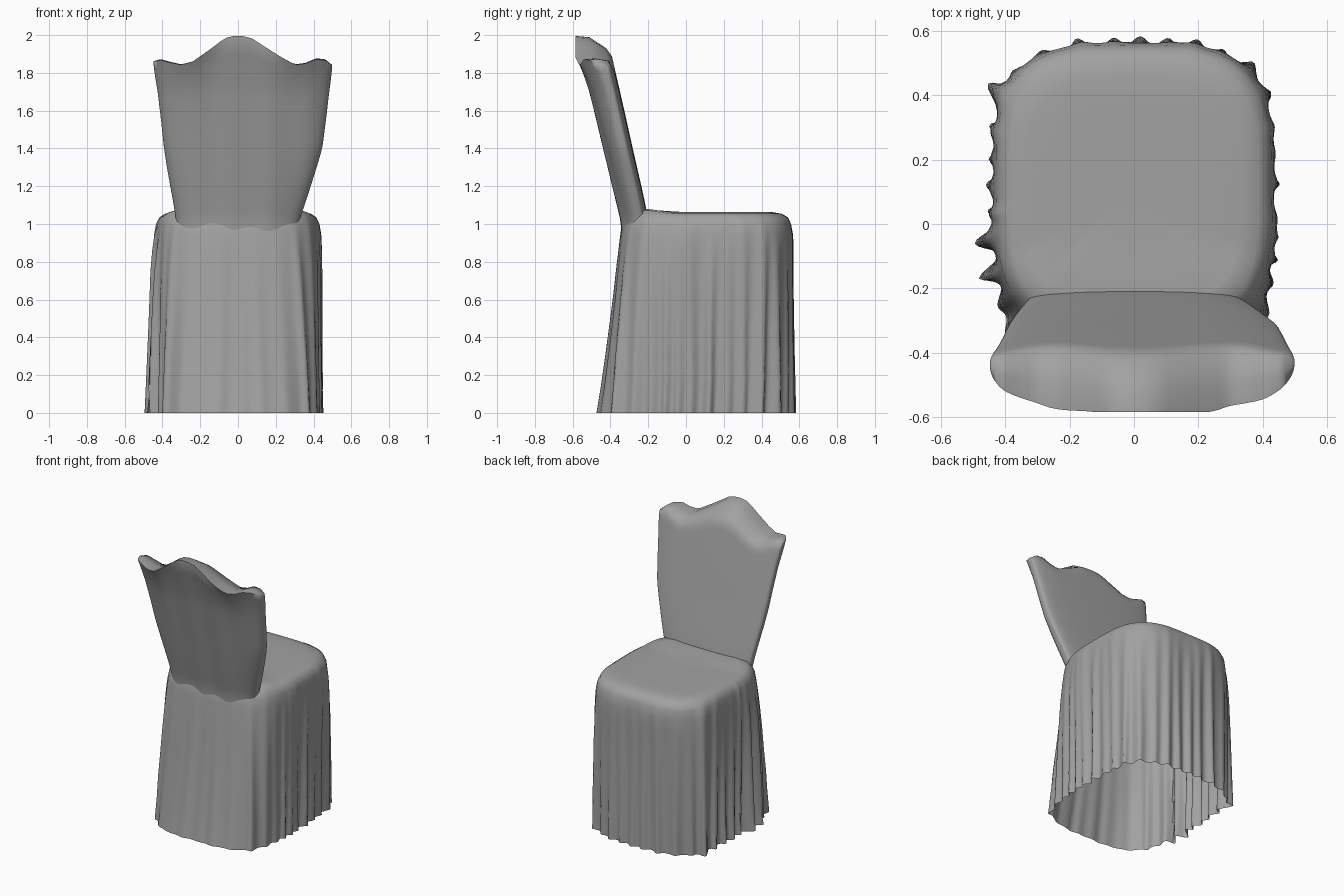
import bpy, math, random

if "Cube" in bpy.data.objects:
    bpy.data.objects.remove(bpy.data.objects["Cube"])

random.seed(7)

grey = bpy.data.materials.new("dark_grey_cloth")
grey.diffuse_color = (0.36, 0.36, 0.36, 1)
grey.use_nodes = True
grey.node_tree.nodes["Principled BSDF"].inputs["Base Color"].default_value = grey.diffuse_color


def lerp_table(table, v):
    """Linear lookup in rows of (key, value, value, ...)."""
    if v <= table[0][0]:
        return table[0][1:]
    for a, b in zip(table, table[1:]):
        if v <= b[0]:
            f = (v - a[0]) / (b[0] - a[0])
            return tuple(p + (q - p) * f for p, q in zip(a[1:], b[1:]))
    return table[-1][1:]


def make_object(name, verts, faces, angle):
    mesh = bpy.data.meshes.new(name)
    mesh.from_pydata(verts, [], faces)
    mesh.materials.append(grey)
    mesh.update()
    ob = bpy.data.objects.new(name, mesh)
    bpy.context.collection.objects.link(ob)
    bpy.ops.object.select_all(action='DESELECT')
    ob.select_set(True)
    bpy.context.view_layer.objects.active = ob
    bpy.ops.object.shade_smooth_by_angle(angle=math.radians(angle))
    return ob


def bridge(faces, rings, n):
    for i in range(rings - 1):
        for j in range(n):
            k = (j + 1) % n
            faces.append((i * n + j, i * n + k, (i + 1) * n + k, (i + 1) * n + j))


# Cloth folds around the skirt: (angle in degrees, width, height)
folds = []
t = -50.0
while t < 230:
    big = 188 < t < 214 or 136 < t < 147
    height = random.uniform(0.07, 0.088) if big else random.uniform(0.024, 0.05)
    if 55 < t < 125:
        height *= 0.75
    folds.append((t, random.uniform(2.2, 3.8), height))
    t += random.uniform(8, 12.5)
while t < 305:
    folds.append((t, random.uniform(3, 5), random.uniform(0.006, 0.014)))
    t += random.uniform(9, 14)


def fold(deg, z):
    d = 0
    for i, (c, w, h) in enumerate(folds):
        c += 1.5 * math.sin(i * 2.3) * z
        x = (deg - c + 180) % 360 - 180
        w *= 1 + 0.3 * z
        # Some folds die out lower down than others
        fade = max(0, 1 - z / (0.98 + 0.07 * math.sin(i * 1.7))) ** 0.6
        d += h * fade * math.exp(-(x / w) ** 2)
    return d


# Draped skirt and seat top: (z, half width, y front, y rear, squareness)
profile = [
    (0.00, 0.415, -0.462, 0.550, 4.0), (0.15, 0.416, -0.438, 0.550, 4.0),
    (0.30, 0.418, -0.418, 0.550, 4.0), (0.45, 0.421, -0.399, 0.551, 3.9),
    (0.60, 0.426, -0.381, 0.553, 3.8), (0.75, 0.432, -0.366, 0.556, 3.6),
    (0.86, 0.434, -0.354, 0.560, 3.5), (0.94, 0.434, -0.346, 0.562, 3.4),
    (1.00, 0.428, -0.338, 0.555, 3.4), (1.035, 0.414, -0.325, 0.540, 3.4),
    (1.055, 0.385, -0.300, 0.505, 3.4), (1.063, 0.335, -0.250, 0.455, 3.2),
    (1.063, 0.240, -0.150, 0.360, 3.0), (1.063, 0.110, -0.020, 0.230, 2.5)]
N = 300
verts, faces = [], []
for z, ax, y0, y1, n in profile:
    yc, ay = (y0 + y1) / 2, (y1 - y0) / 2
    for j in range(N):
        a = 2 * math.pi * j / N
        c, s = math.cos(a), math.sin(a)
        r = (abs(c / ax) ** n + abs(s / ay) ** n) ** (-1 / n)
        # Fold angle is taken from a fixed centre so the folds hang straight
        r += fold(math.degrees(math.atan2(yc + r * s - 0.06, r * c)), z)
        x, y = r * c, yc + r * s
        lift = 0.016 * max(0, -0.08 - y) / 0.12 if z > 1.05 else 0
        verts.append((x, y, z + min(lift, 0.016)))
bridge(faces, len(profile), N)
verts.append((0, 0.105, 1.063))
last = (len(profile) - 1) * N
faces += [(last + j, last + (j + 1) % N, len(verts) - 1) for j in range(N)]
make_object("seat_and_skirt", verts, faces, 60)

# Leaning backrest: (z, left edge x, right edge x, y outer face, y inner face)
back = [
    (0.94, -0.325, 0.320, -0.340, -0.185), (1.02, -0.328, 0.325, -0.347, -0.200),
    (1.10, -0.340, 0.352, -0.366, -0.214), (1.20, -0.358, 0.385, -0.390, -0.236),
    (1.30, -0.376, 0.418, -0.413, -0.259), (1.40, -0.392, 0.447, -0.436, -0.282),
    (1.55, -0.408, 0.466, -0.471, -0.315), (1.70, -0.426, 0.482, -0.506, -0.349),
    (1.80, -0.442, 0.494, -0.535, -0.372), (1.90, -0.452, 0.502, -0.562, -0.395),
    (2.00, -0.454, 0.504, -0.584, -0.430)]
# Wavy top edge: (x, z)
crest = [(-0.45, 1.855), (-0.41, 1.868), (-0.36, 1.855), (-0.30, 1.843), (-0.24, 1.86),
         (-0.19, 1.895), (-0.14, 1.93), (-0.07, 1.985), (0, 2.0), (0.07, 1.985),
         (0.14, 1.94), (0.21, 1.895), (0.30, 1.843), (0.36, 1.85), (0.41, 1.872),
         (0.46, 1.868), (0.50, 1.835)]
M, R = 96, 24
verts, faces = [], []
for i in range(R):
    s = i / (R - 1)
    xl, xr, _, _ = lerp_table(back, 0.94 + s * 0.92)
    for j in range(M):
        a = 2 * math.pi * j / M
        c, sn = math.cos(a), math.sin(a)
        u = math.copysign(abs(c) ** 0.85, c)
        x = (xl + xr) / 2 + u * (xr - xl) / 2
        top = lerp_table(crest, x)[0]
        top -= max(0, sn) * (0.012 + 0.055 * max(0, 1 - abs(x) / 0.4))
        z = 0.94 + s * (top - 0.94)
        _, _, yf, yb = lerp_table(back, z)
        # Upper side parts lean out as far as the middle
        yf -= 0.022 * s ** 6 * min(1, (x / 0.25) ** 2)
        side = yb - 0.05
        if sn < 0:
            # Shallow vertical pleats and the flared lip of the outer face
            w = 0.007 * math.sin(21 * x + 1) * math.sin(9 * x) * -sn
            y = side + (yf - side) * abs(sn) ** 0.85 + w - 0.018 * s ** 14 * -sn
        else:
            y = side + (yb - side) * sn ** 0.5
            y -= 0.018 * (s > 0.99) * sn
        verts.append((x, max(y, -0.584), z))
bridge(faces, R, M)
# Rounded top strip joins the outer and inner rims through a mid line
o = (R - 1) * M
mid = {}
for j in range(M // 2 + 1):
    p, q = verts[o + j], verts[o + (M - j) % M]
    if j in (0, M // 2):
        mid[j] = o + j
    else:
        mid[j] = len(verts)
        verts.append((p[0], 0.45 * p[1] + 0.55 * q[1],
                      min(2.0, 0.2 * p[2] + 0.8 * q[2] + 0.006)))
for j in range(M // 2):
    for quad in ((o + j, mid[j], mid[j + 1], o + j + 1),
                 (mid[j], o + (M - j) % M, o + M - j - 1, mid[j + 1])):
        quad = list(dict.fromkeys(quad))
        if len(quad) > 2:
            faces.append(quad[::-1])
make_object("backrest", verts, faces, 75)
